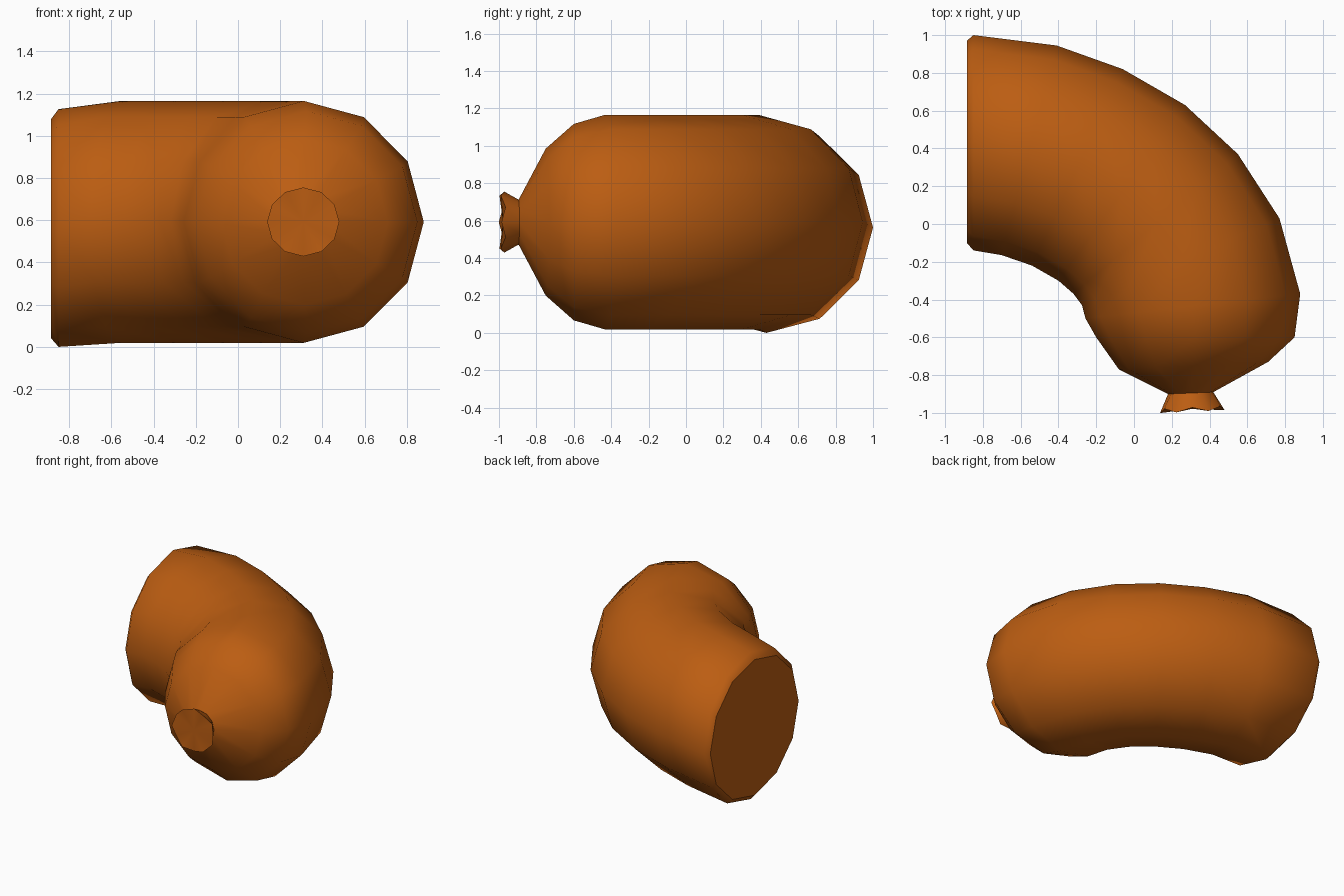
import bpy, bmesh, math
from mathutils import Vector

if "Cube" in bpy.data.objects:
    bpy.data.objects.remove(bpy.data.objects["Cube"])

SIDES = 12

casing = bpy.data.materials.new("sausage brown")
casing.diffuse_color = (0.5, 0.11, 0.006, 1)
casing.use_nodes = True
casing.node_tree.nodes["Principled BSDF"].inputs["Base Color"].default_value = casing.diffuse_color


def ring(bm, outer, inner, z, rz, wobble=0.0):
    """Twelve-sided ring spanning two plan points; wobble ruffles it along y."""
    o, i = Vector((*outer, z)), Vector((*inner, z))
    centre, half = (o + i) / 2, (o - i) / 2
    verts = []
    for k in range(SIDES):
        a = 2 * math.pi * k / SIDES
        p = centre + half * math.cos(a) + Vector((0, 0, rz * math.sin(a)))
        p.y += wobble if k % 2 else -wobble
        verts.append(bm.verts.new(p))
    return verts


def skin(bm, rings):
    for a, b in zip(rings, rings[1:]):
        for k in range(SIDES):
            n = (k + 1) % SIDES
            bm.faces.new((a[k], a[n], b[n], b[k])).smooth = True


def finish(bm, name):
    bmesh.ops.recalc_face_normals(bm, faces=bm.faces[:])
    for e in bm.edges:
        if len(e.link_faces) == 2 and e.calc_face_angle(0) > math.radians(50):
            e.smooth = False
    mesh = bpy.data.meshes.new(name)
    bm.to_mesh(mesh)
    bm.free()
    mesh.materials.append(casing)
    bpy.context.collection.objects.link(bpy.data.objects.new(name, mesh))


# Curved body: outer plan point, inner plan point, centre height, vertical radius
sections = [
    ((-0.885, 0.97), (-0.885, -0.10), 0.56, 0.52),
    ((-0.85, 1.00), (-0.85, -0.14), 0.563, 0.563),
    ((-0.41, 0.945), (-0.70, -0.165), 0.592, 0.573),
    ((-0.06, 0.82), (-0.54, -0.22), 0.592, 0.573),
    ((0.27, 0.63), (-0.40, -0.30), 0.592, 0.573),
    ((0.55, 0.37), (-0.32, -0.37), 0.592, 0.573),
    ((0.77, 0.03), (-0.275, -0.43), 0.592, 0.573),
    ((0.88, -0.37), (-0.257, -0.50), 0.592, 0.573),
    ((0.85, -0.60), (-0.20, -0.60), 0.592, 0.525),
    ((0.71, -0.73), (-0.08, -0.77), 0.592, 0.393),
    ((0.42, -0.89), (0.18, -0.90), 0.592, 0.12),
]
bm = bmesh.new()
rings = [ring(bm, *s) for s in sections]
skin(bm, rings)
bm.faces.new(rings[0]).smooth = False  # flat cut end
finish(bm, "sausage_body")

# Flared, ruffled tied end
bm = bmesh.new()
rings = [ring(bm, (0.42, -0.89), (0.18, -0.90), 0.592, 0.12),
         ring(bm, (0.48, -0.975), (0.138, -0.99), 0.592, 0.163, 0.011)]
skin(bm, rings)
tip = bm.verts.new((0.31, -0.978, 0.592))
for k in range(SIDES):
    bm.faces.new((rings[1][k], rings[1][(k + 1) % SIDES], tip)).smooth = True
finish(bm, "tied_end")
